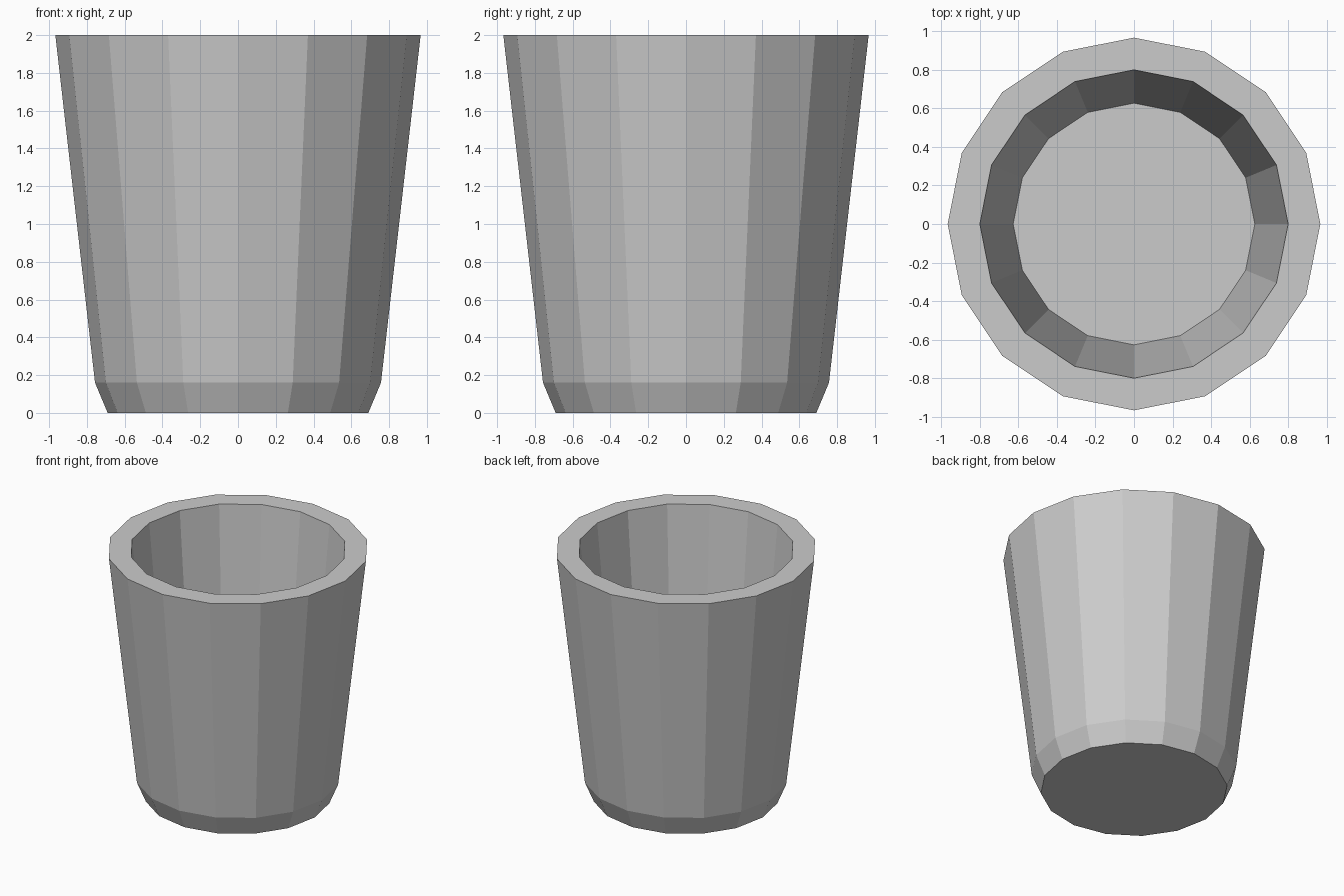
import bpy
import bmesh
from math import cos, sin, tau

SIDES = 16

cube = bpy.data.objects.get("Cube")
if cube:
    bpy.data.objects.remove(cube, do_unlink=True)

# Plain grey material
grey = bpy.data.materials.new("plain grey")
grey.use_nodes = True
colour = (0.6, 0.6, 0.6, 1.0)
grey.diffuse_color = colour
grey.node_tree.nodes["Principled BSDF"].inputs["Base Color"].default_value = colour


def lathe(name, profile, material):
    """Closed faceted body: rings along the profile, capped at both ends."""
    bm = bmesh.new()
    rings = [[bm.verts.new((r * cos(tau * i / SIDES), r * sin(tau * i / SIDES), z))
              for i in range(SIDES)] for r, z in profile]
    for low, high in zip(rings, rings[1:]):
        for i in range(SIDES):
            j = (i + 1) % SIDES
            bm.faces.new((low[i], low[j], high[j], high[i]))
    bm.faces.new(rings[0][::-1])
    bm.faces.new(rings[-1])
    bmesh.ops.recalc_face_normals(bm, faces=bm.faces)
    mesh = bpy.data.meshes.new(name)
    bm.to_mesh(mesh)
    bm.free()
    mesh.materials.append(material)
    obj = bpy.data.objects.new(name, mesh)
    bpy.context.collection.objects.link(obj)
    return obj


# Tapered cup: base, chamfer, outer wall, flat rim, inner wall, inside floor
lathe("cup", [(0.69, 0), (0.757, 0.16), (0.967, 2), (0.80, 2), (0.627, 0.16)], grey)
